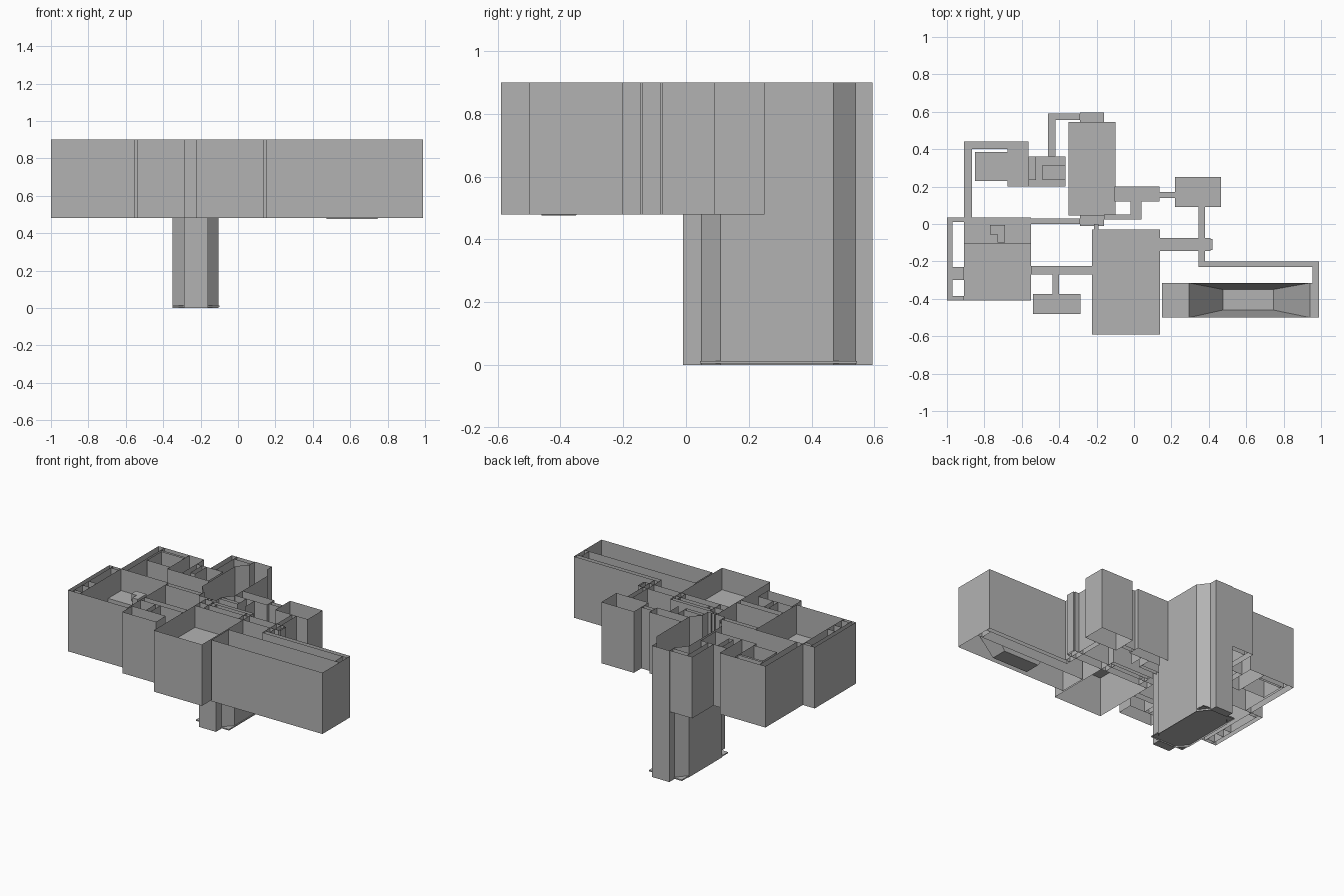
import bpy, bmesh

LOW, TOP, FLOOR = 0.48, 0.90, 0.75

grey = bpy.data.materials.new("stone grey")
grey.diffuse_color = (0.45, 0.45, 0.45, 1)


def build(name, faces):
    """Make one object from a list of polygons."""
    bm = bmesh.new()
    for f in faces:
        bm.faces.new([bm.verts.new(p) for p in f])
    bmesh.ops.remove_doubles(bm, verts=bm.verts, dist=0.0001)
    me = bpy.data.meshes.new(name)
    bm.to_mesh(me)
    bm.free()
    me.materials.append(grey)
    ob = bpy.data.objects.new(name, me)
    bpy.context.collection.objects.link(ob)
    return ob


def wall(a, b, z0=LOW, z1=TOP):
    return [(*a, z0), (*b, z0), (*b, z1), (*a, z1)]


def flat(x0, y0, x1, y1, z=FLOOR):
    return [(x0, y0, z), (x1, y0, z), (x1, y1, z), (x0, y1, z)]


def shell(x0, y0, x1, y1, sides="nsew", z0=LOW, z1=TOP):
    ends = {"s": ((x0, y0), (x1, y0)), "e": ((x1, y0), (x1, y1)),
            "n": ((x1, y1), (x0, y1)), "w": ((x0, y1), (x0, y0))}
    return [wall(*ends[s], z0, z1) for s in sides]


def room(name, x0, y0, x1, y1, sides="nsew", z=FLOOR):
    return build(name, shell(x0, y0, x1, y1, sides) + [flat(x0, y0, x1, y1, z)])


def block(name, x0, y0, x1, y1, z0, z1):
    return build(name, shell(x0, y0, x1, y1, "nsew", z0, z1) + [flat(x0, y0, x1, y1, z1)])


# Plain rooms
room("store_room", -0.85, 0.23, -0.675, 0.385)
room("north_west_room", -0.675, 0.20, -0.565, 0.44)
room("south_room", -0.54, -0.48, -0.285, -0.375)
room("east_room", 0.22, 0.09, 0.465, 0.25)
room("main_room", -0.225, -0.59, 0.14, -0.145)

# West room with a raised north end and an L shaped step
build("west_room", shell(-0.91, -0.41, -0.55, 0.035)
      + [flat(-0.91, -0.41, -0.55, -0.105, 0.70), flat(-0.91, -0.105, -0.55, 0.035),
         wall((-0.91, -0.105), (-0.55, -0.105), 0.70, FLOOR)])
block("west_step_long", -0.77, -0.055, -0.69, -0.005, FLOOR, 0.80)
block("west_step_short", -0.73, -0.10, -0.69, -0.055, FLOOR, 0.80)

# Stair room
build("stair_room", shell(-0.565, 0.20, -0.365, 0.36)
      + [flat(-0.565, 0.20, -0.365, 0.36, 0.72)])
block("stair_low", -0.49, 0.235, -0.365, 0.315, 0.72, 0.76)
block("stair_side", -0.565, 0.235, -0.525, 0.36, 0.72, 0.80)
build("stair_wall", [wall((-0.525, 0.235), (-0.525, 0.36)), wall((-0.49, 0.235), (-0.49, 0.36)),
                     wall((-0.525, 0.235), (-0.49, 0.235))])

# Entry passages north of the main room
build("entry", shell(-0.225, -0.145, 0.14, -0.03, "new")
      + [flat(-0.225, -0.145, 0.14, -0.03),
         wall((-0.16, -0.055), (0.14, -0.055)), wall((-0.225, -0.088), (0.14, -0.088)),
         wall((-0.16, -0.145), (-0.16, -0.03)), wall((-0.12, -0.088), (-0.12, -0.055)),
         wall((0.105, -0.145), (0.105, -0.055))])

# Corridors: x0, y0, x1, y1, walled sides
corridors = [
    (-1.0, -0.41, -0.97, 0.035, "we"), (-0.97, 0.01, -0.91, 0.035, "ns"),
    (-0.97, -0.41, -0.91, -0.385, "ns"), (-0.97, -0.30, -0.91, -0.23, "ns"),
    (-0.91, 0.035, -0.865, 0.44, "we"), (-0.865, 0.40, -0.675, 0.44, "ns"),
    (-0.46, 0.36, -0.42, 0.59, "we"), (-0.42, 0.555, -0.29, 0.59, "ns"),
    (-0.105, 0.12, 0.135, 0.20, "nse"), (-0.02, 0.025, 0.04, 0.12, "we"),
    (-0.16, 0.025, -0.02, 0.05, "ns"), (0.135, 0.14, 0.22, 0.17, "ns"),
    (0.345, -0.20, 0.38, 0.09, "we"), (0.345, -0.23, 0.99, -0.20, "nsw"),
    (0.955, -0.315, 0.99, -0.23, "we"), (0.14, -0.145, 0.41, -0.075, "nse"),
    (0.41, -0.14, 0.42, -0.08, "nse"), (-0.55, 0.0, -0.29, 0.03, "ns"),
    (-0.55, -0.27, -0.225, -0.225, "ns"), (-0.435, -0.375, -0.40, -0.27, "we"),
    (-0.215, -0.03, -0.19, 0.0, "we"),
]
for i, c in enumerate(corridors):
    room(f"corridor_{i + 1}", *c)
build("corridor_ends", [wall((-0.91, 0.44), (-0.865, 0.44)), wall((-0.46, 0.59), (-0.42, 0.59)),
                        wall((0.99, -0.23), (0.99, -0.20)), wall((-1, 0.035), (-0.97, 0.035)),
                        wall((-1, -0.41), (-0.97, -0.41))])

# Long hall with a sloped pit in its floor
outer = flat(0.295, -0.50, 0.94, -0.315)
inner = flat(0.475, -0.46, 0.745, -0.35, 0.476)
build("long_hall", shell(0.15, -0.50, 0.99, -0.315)
      + [flat(0.15, -0.50, 0.295, -0.315), flat(0.94, -0.50, 0.99, -0.315)])
build("hall_pit", [inner] + [[outer[i], outer[(i + 1) % 4], inner[(i + 1) % 4], inner[i]]
                             for i in range(4)])

# Deep shaft: octagon with an alcove at each end, open at the alcoves
x0, x1, y0, y1, a0, a1 = -0.35, -0.105, 0.05, 0.54, -0.29, -0.16
octagon = [(a0, y0), (a1, y0), (x1, 0.11), (x1, 0.47), (a1, y1), (a0, y1), (x0, 0.47), (x0, 0.11)]
build("shaft", [wall(octagon[i], octagon[(i + 1) % 8], 0, TOP)
                for i in range(8) if i not in (0, 4)])
build("shaft_alcoves", shell(a0, -0.01, a1, y0, "sew", 0, TOP)
      + shell(a0, y1, a1, 0.595, "new", 0, TOP)
      + [flat(a0, -0.01, a1, y0, 0), flat(a0, y1, a1, 0.595, 0)])
block("shaft_floor", x0, 0.045, -0.10, 0.545, 0.004, 0.012)
